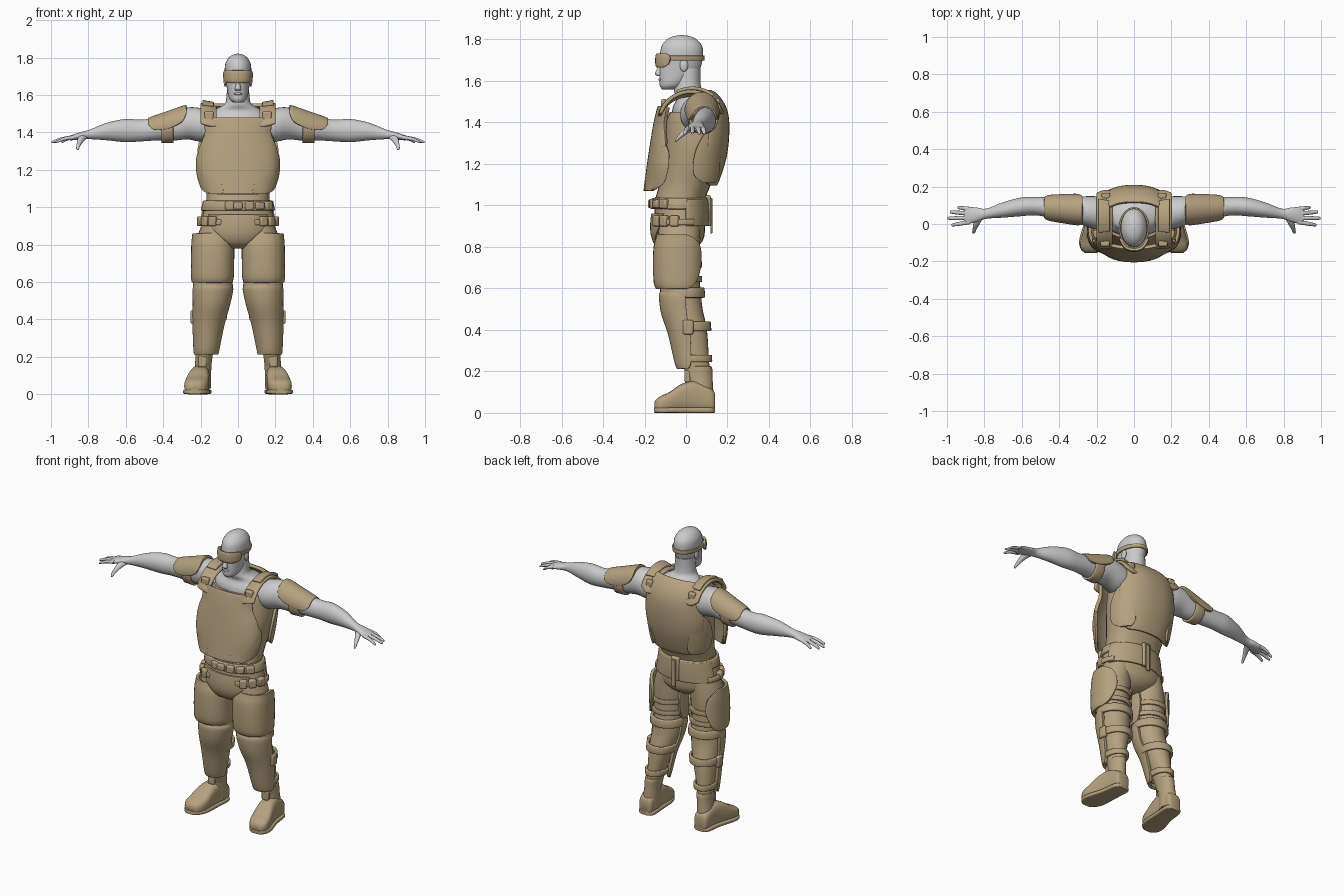
import bpy, bmesh, math
from mathutils import Vector

tan = bpy.data.materials.new("tan_armour")
tan.diffuse_color = (0.46, 0.36, 0.21, 1)


def finish(ob, mat, mirror=False, bevel=0.0):
    if mat:
        ob.data.materials.append(mat)
    for p in ob.data.polygons:
        p.use_smooth = True
    if bevel:
        m = ob.modifiers.new("bevel", 'BEVEL')
        m.width, m.segments, m.angle_limit = bevel, 2, math.radians(50)
    if mirror:
        ob.modifiers.new("mirror", 'MIRROR').use_clip = False
    bpy.context.view_layer.objects.active = ob
    ob.select_set(True)
    bpy.ops.object.shade_smooth_by_angle(angle=math.radians(45))
    ob.select_set(False)
    return ob


def spline(rows, steps):
    """Catmull-Rom interpolation through rows of numbers."""
    rows = [Vector(r) for r in rows]
    out = []
    for i in range(len(rows) - 1):
        p1, p2 = rows[i], rows[i + 1]
        p0, p3 = rows[max(i - 1, 0)], rows[min(i + 2, len(rows) - 1)]
        for k in range(steps):
            t = k / steps
            out.append(0.5 * (2 * p1 + (p2 - p0) * t + (2 * p0 - 5 * p1 + 4 * p2 - p3) * t * t
                              + (3 * p1 - p0 - 3 * p2 + p3) * t ** 3))
    return out + [rows[-1]]


def point(r, a, axis, power):
    """Superellipse point of ring (x, y, z, radius_a, radius_b)."""
    c, s = math.cos(a), math.sin(a)
    u = r[3] * math.copysign(abs(c) ** (2 / power), c)
    v = r[4] * math.copysign(abs(s) ** (2 / power), s)
    return Vector(r[:3]) + Vector({'x': (0, u, v), 'y': (u, 0, v), 'z': (u, v, 0)}[axis])


def loft(name, rings, axis='z', mat=tan, mirror=False, power=2, n=28, steps=4, bevel=0):
    """Closed body through elliptical rings."""
    bm = bmesh.new()
    loops = [[bm.verts.new(point(r, 2 * math.pi * i / n, axis, power)) for i in range(n)]
             for r in spline(rings, steps)]
    for a, b in zip(loops, loops[1:]):
        for i in range(n):
            bm.faces.new((a[i], a[(i + 1) % n], b[(i + 1) % n], b[i]))
    bm.faces.new(loops[0])
    bm.faces.new(loops[-1])
    bmesh.ops.recalc_face_normals(bm, faces=bm.faces)
    return to_object(name, bm, mat, mirror, bevel)


def to_object(name, bm, mat, mirror, bevel, thick=0):
    me = bpy.data.meshes.new(name)
    bm.to_mesh(me)
    bm.free()
    ob = bpy.data.objects.new(name, me)
    bpy.context.collection.objects.link(ob)
    if thick:
        m = ob.modifiers.new("solid", 'SOLIDIFY')
        m.thickness, m.offset = thick, 0
    return finish(ob, mat, mirror, bevel)


def plate(name, rings, axis='z', thick=0.016, mirror=False, power=2, n=24, steps=4, mat=tan):
    """Curved shell; each ring also carries start and end angle in degrees."""
    bm = bmesh.new()
    rows = []
    for r in spline(rings, steps):
        rows.append([bm.verts.new(point(r, math.radians(r[5] + (r[6] - r[5]) * i / n), axis, power))
                     for i in range(n + 1)])
    for a, b in zip(rows, rows[1:]):
        for i in range(n):
            bm.faces.new((a[i], a[i + 1], b[i + 1], b[i]))
    bmesh.ops.remove_doubles(bm, verts=bm.verts, dist=1e-5)
    return to_object(name, bm, mat, mirror, thick * 0.3, thick)


def band(name, lo, hi, axis='z', thick=0.016, mirror=False):
    """Full strap between two rings."""
    return plate(name, [tuple(lo) + (0, 360), tuple(hi) + (0, 360)], axis, thick, mirror, n=32, steps=1)


def box(name, loc, size, mirror=False, rot=0, bevel=0.008):
    bm = bmesh.new()
    bmesh.ops.create_cube(bm, size=1)
    for v in bm.verts:
        p = Vector((v.co.x * size[0], v.co.y * size[1], v.co.z * size[2]))
        c, s = math.cos(math.radians(rot)), math.sin(math.radians(rot))
        v.co = Vector((p.x * c - p.y * s, p.x * s + p.y * c, p.z)) + Vector(loc)
    return to_object(name, bm, tan, mirror, bevel)


def blob(name, loc, size, mirror=False):
    bm = bmesh.new()
    bmesh.ops.create_uvsphere(bm, u_segments=16, v_segments=10, radius=1)
    for v in bm.verts:
        v.co = Vector([v.co[i] * size[i] + loc[i] for i in range(3)])
    return to_object(name, bm, None, mirror, 0)


# Head, neck and face
loft("head", [(0, -.08, 1.56, .025, .035), (0, -.07, 1.575, .043, .056), (0, -.055, 1.60, .053, .073),
              (0, -.035, 1.64, .06, .093), (0, -.025, 1.68, .066, .1), (0, -.021, 1.73, .071, .104),
              (0, -.02, 1.77, .067, .097), (0, -.02, 1.80, .049, .072), (0, -.02, 1.815, .028, .042),
              (0, -.02, 1.821, .004, .006)], mat=None)
loft("neck", [(0, .05, 1.40, .17, .12), (0, .05, 1.47, .18, .115), (0, .045, 1.515, .135, .09),
              (0, .012, 1.55, .074, .07), (0, .008, 1.59, .062, .062), (0, .01, 1.66, .058, .06)], mat=None)
loft("nose", [(0, -.125, 1.625, .016, .014), (0, -.132, 1.635, .017, .018), (0, -.125, 1.66, .011, .014),
              (0, -.12, 1.69, .008, .01)], mat=None, n=12)
blob("lips", (0, -.118, 1.607, ), (.024, .016, .008))
blob("ear", (.068, -.01, 1.675), (.009, .02, .03), True)

# Goggles
plate("goggles", [(0, -.028, 1.668, .072, .108, -135, -45), (0, -.028, 1.68, .076, .113, -155, -25),
                  (0, -.028, 1.715, .077, .113, -160, -20), (0, -.028, 1.73, .074, .108, -150, -30)], thick=.014,
      power=2.5)
band("goggle_strap", (0, -.022, 1.698, .074, .107), (0, -.022, 1.722, .077, .107), thick=.01)

# Arms and hands
ARM = [(.14, .06, 1.43, .08, .08), (.2, .06, 1.44, .088, .09), (.27, .07, 1.448, .078, .085),
       (.34, .08, 1.43, .064, .073), (.42, .085, 1.42, .058, .062), (.52, .095, 1.41, .049, .058),
       (.6, .092, 1.41, .05, .062), (.7, .075, 1.405, .041, .047), (.79, .055, 1.39, .027, .026),
       (.84, .05, 1.382, .038, .02), (.89, .045, 1.372, .045, .014), (.91, .045, 1.369, .036, .009)]
loft("arm", ARM, 'x', None, True)
for name, y0, x1, y1 in (("little", .08, .945, .088), ("ring", .056, .985, .064),
                         ("middle", .032, .997, .031), ("index", .01, .975, -.005)):
    loft(name + "_finger", [(.88, y0, 1.373, .012, .012), ((.88 + x1) / 2, (y0 + y1) / 2, 1.366, .011, .01),
                            (x1 - .006, y1, 1.35, .008, .007), (x1, y1, 1.347, .003, .003)], 'x', None, True, n=10)
loft("thumb", [(.825, .04, 1.378, .024, .016), (.84, .005, 1.362, .018, .017), (.852, -.028, 1.335, .011, .013),
               (.857, -.046, 1.316, .008, .009), (.858, -.052, 1.311, .002, .003)], 'y', None, True, n=12)

# Upper arm pads
plate("arm_pad", [(.275, .075, 1.452, .074, .088, 35, 145), (.3, .077, 1.448, .077, .085, 5, 175),
                  (.38, .082, 1.43, .07, .075, -8, 188), (.45, .086, 1.415, .062, .066, 0, 180),
                  (.478, .088, 1.41, .056, .06, 30, 150)], 'x', .016, True)
band("arm_strap", (.345, .081, 1.425, .068, .075), (.41, .085, 1.418, .063, .068), 'x', .014, True)

# Vest body
loft("vest", [(0, -.03, .96, .178, .115), (0, -.03, 1.02, .168, .12), (0, -.005, 1.10, .17, .125),
              (0, .025, 1.2, .188, .142), (0, .04, 1.3, .2, .146), (0, .047, 1.4, .192, .143),
              (0, .052, 1.45, .185, .13)], power=2.3)
plate("chest_plate", [(0, -.105, 1.07, .175, .09, -142, -38), (0, -.1, 1.11, .185, .09, -162, -18),
                      (0, -.088, 1.2, .21, .09, -170, -10), (0, -.073, 1.3, .208, .09, -168, -12),
                      (0, -.058, 1.39, .188, .09, -155, -25), (0, -.044, 1.46, .2, .088, -152, -28),
                      (0, -.04, 1.475, .2, .086, -150, -30)], thick=.02, power=2.2)
plate("flank_plate", [(0, -.1, 1.075, .182, .1, -64, -30), (0, -.095, 1.11, .195, .1, -66, -6),
                      (0, -.085, 1.18, .214, .1, -55, 0), (0, -.078, 1.25, .216, .1, -35, -2),
                      (0, -.075, 1.285, .214, .1, -20, -10)], mirror=True)
plate("back_plate", [(0, .015, 1.10, .172, .125, 45, 135), (0, .02, 1.13, .18, .134, 28, 152),
                     (0, .035, 1.23, .2, .15, 22, 158), (0, .045, 1.33, .208, .153, 20, 160),
                     (0, .05, 1.42, .198, .147, 25, 155), (0, .055, 1.48, .19, .125, 28, 152),
                     (0, .055, 1.53, .165, .09, 32, 148), (0, .05, 1.548, .15, .065, 35, 145)], thick=.02, power=2.3)
plate("side_plate", [(0, .03, 1.11, .182, .14, 20, 45), (0, .03, 1.15, .194, .148, 2, 55),
                     (0, .035, 1.25, .208, .158, 2, 50), (0, .04, 1.33, .21, .16, 12, 45),
                     (0, .045, 1.37, .205, .158, 25, 38)], mirror=True, power=2.2)

# Shoulder straps with pads and buckles
plate("shoulder_strap", [(.115, .025, 1.40, .155, .13, 20, 168), (.16, .025, 1.405, .155, .142, 15, 168),
                         (.2, .025, 1.41, .15, .138, 25, 165)], 'x', .018, True, steps=3)
plate("shoulder_pad", [(.13, .03, 1.405, .16, .15, 55, 115), (.19, .03, 1.41, .16, .156, 50, 118)],
      'x', .016, True)
box("front_buckle", (.155, -.105, 1.49), (.05, .03, .045), True)
box("rear_buckle", (.15, .15, 1.495), (.045, .03, .04), True)

# Pelvis, groin guard and belts
loft("hips", [(0, -.03, 1.04, .17, .12), (0, -.03, .98, .185, .122), (0, -.03, .9, .198, .122),
              (0, -.03, .84, .17, .115), (0, -.03, .8, .09, .085), (0, -.03, .78, .04, .04)], power=2.2)
plate("groin_guard", [(0, -.035, .96, .19, .125, -145, -35), (0, -.035, .9, .19, .13, -138, -42),
                      (0, -.035, .85, .18, .125, -122, -58), (0, -.03, .81, .15, .11, -110, -70),
                      (0, -.02, .785, .12, .08, -104, -76)])
band("belt", (0, -.03, .982, .19, .13), (0, -.03, 1.035, .178, .127), thick=.018)
for i, (x, y, r) in enumerate(((-.045, -.16, 0), (.0, -.167, 0), (.06, -.16, 8), (.115, -.14, 25), (.16, -.105, 45))):
    box("belt_pouch_%d" % i, (x, y, 1.008), (.048, .034, .046 - .006 * (i % 2)), rot=r)
plate("hip_strap", [(0, -.03, .905, .21, .136, -65, 30), (0, -.03, .935, .207, .136, -65, 30)], mirror=True, steps=1)
for i, (x, y, r) in enumerate(((.135, -.14, 30), (.175, -.105, 48), (.2, -.055, 72))):
    box("hip_pouch_%d" % i, (x, y, .925), (.044, .034, .052), True, r)
box("back_pouch", (0, .105, .975), (.055, .03, .15))
box("back_tab", (0, .122, .95), (.028, .01, .17), bevel=.003)
plate("seat_panel", [(0, -.03, 1.03, .185, .132, 15, 165), (0, -.03, .96, .195, .136, 12, 168),
                     (0, -.03, .9, .204, .134, 15, 165)], thick=.012)

# Legs with thigh, knee and shin armour
loft("leg", [(.11, -.03, .92, .08, .1), (.128, -.035, .8, .1, .103), (.134, -.035, .68, .098, .098),
             (.132, -.02, .58, .088, .092), (.138, -.012, .5, .088, .092), (.155, .018, .4, .073, .083),
             (.175, .045, .25, .048, .066), (.185, .066, .15, .042, .055)], mirror=True)
plate("thigh_guard", [(.138, -.035, .6, .1, .1, -190, 20), (.137, -.037, .63, .106, .11, -200, 45),
                      (.136, -.037, .72, .107, .114, -205, 65), (.135, -.035, .8, .106, .112, -195, 60),
                      (.137, -.033, .84, .1, .104, -160, 40), (.14, -.033, .86, .095, .098, -120, 15)],
      thick=.018, mirror=True, power=2.3)
for i, z in enumerate((.70, .63)):
    band("thigh_strap_%d" % i, (.135, -.033, z, .102, .105), (.135, -.033, z + .03, .102, .105), thick=.012, mirror=True)
plate("shin_guard", [(.17, .03, .215, .058, .065, -165, -15), (.168, .025, .25, .062, .073, -180, 0),
                     (.157, .012, .38, .078, .09, -185, 5), (.142, -.015, .48, .091, .096, -190, 10),
                     (.134, -.022, .56, .1, .1, -190, 10), (.134, -.022, .58, .092, .094, -165, -15)],
      thick=.018, mirror=True)
band("knee_strap", (.134, -.016, .555, .1, .1), (.134, -.018, .605, .095, .098), thick=.018, mirror=True)
band("calf_strap", (.153, .018, .395, .083, .097), (.15, .012, .44, .086, .099), thick=.016, mirror=True)
band("ankle_strap", (.172, .044, .245, .058, .076), (.17, .04, .28, .061, .078), thick=.014, mirror=True)
box("calf_clasp", (.242, .01, .413), (.026, .05, .07), True)

# Boots
loft("boot_shaft", [(.193, .075, .03, .048, .06), (.19, .074, .1, .046, .058), (.185, .068, .17, .044, .06),
                    (.182, .065, .21, .046, .062), (.181, .062, .225, .046, .06)], mirror=True, bevel=.006)
loft("boot_foot", [(.195, .14, .05, .03, .038), (.195, .125, .06, .045, .055), (.2, .05, .078, .05, .074),
                   (.21, -.02, .072, .057, .068), (.22, -.08, .052, .064, .048), (.227, -.12, .043, .06, .039),
                   (.23, -.142, .036, .046, .031), (.231, -.152, .033, .028, .02)], 'y', mirror=True, power=3)
loft("boot_sole", [(.195, .14, .013, .032, .012), (.196, .115, .013, .053, .013), (.205, .02, .013, .058, .013),
                   (.222, -.08, .013, .07, .013), (.229, -.13, .013, .058, .013), (.231, -.155, .013, .032, .012)],
     'y', mirror=True, power=5)
box("boot_tongue", (.19, .008, .175), (.045, .03, .06), True)
